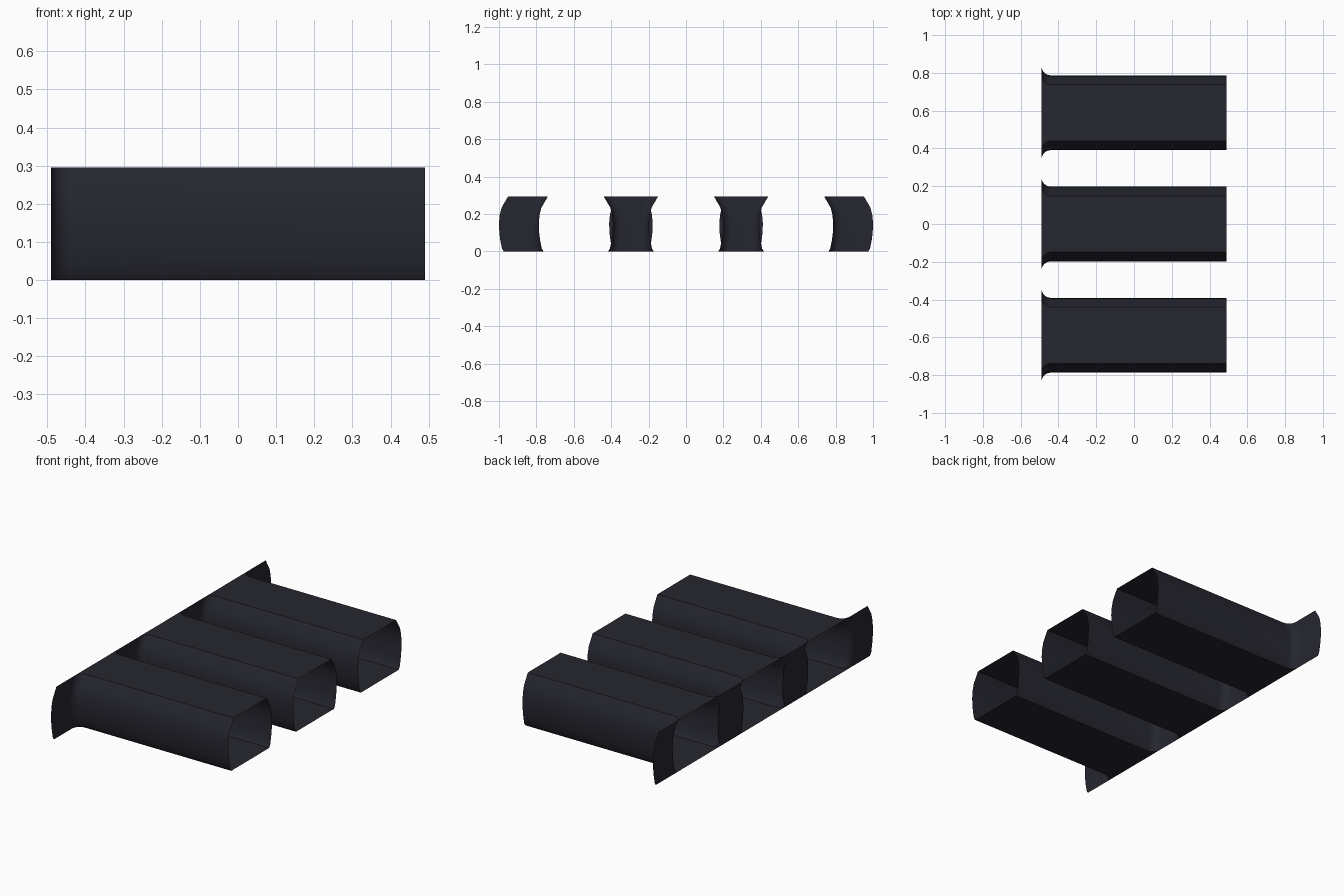
import bpy, bmesh, math

if "Cube" in bpy.data.objects:
    bpy.data.objects.remove(bpy.data.objects["Cube"])

mat = bpy.data.materials.new("dark_slate")
mat.diffuse_color = (0.019, 0.019, 0.029, 1)
mat.use_nodes = True
mat.node_tree.nodes["Principled BSDF"].inputs["Base Color"].default_value = mat.diffuse_color

# right half of the tube cross-section (y, z), bottom to top
HALF = [(0.172, 0.0), (0.182, 0.015), (0.191, 0.06), (0.196, 0.1), (0.198, 0.15),
        (0.194, 0.195), (0.184, 0.235), (0.149, 0.295)]
N = len(HALF)
X_END, FLARE_R, FLANGE = 0.49, 0.05, 0.213

# stations along the tube (x, sideways offset): flat flange, rounded flare, straight tube
STATIONS = [(-X_END, FLANGE)]
for k in range(9):
    a = math.pi / 2 * k / 8
    STATIONS.append((-X_END + FLARE_R * (1 - math.cos(a)), FLARE_R * (1 - math.sin(a))))
STATIONS.append((X_END, 0.0))


def flared_tube(name, y0):
    bm = bmesh.new()
    rings = []
    for x, off in STATIONS:
        pts = [(x, y0 + y + off, z) for y, z in HALF]
        pts += [(x, y0 - y - off, z) for y, z in reversed(HALF)]
        rings.append([bm.verts.new(p) for p in pts])
    for s in range(len(rings) - 1):
        r0, r1 = rings[s], rings[s + 1]
        for i in range(2 * N):
            # the flat flange has side panels only, no top or bottom
            if s == 0 and i in (N - 1, 2 * N - 1):
                continue
            j = (i + 1) % (2 * N)
            bm.faces.new((r0[i], r0[j], r1[j], r1[i]))
    me = bpy.data.meshes.new(name)
    bm.to_mesh(me)
    bm.free()
    me.materials.append(mat)
    ob = bpy.data.objects.new(name, me)
    bpy.context.collection.objects.link(ob)
    bpy.ops.object.select_all(action='DESELECT')
    ob.select_set(True)
    bpy.context.view_layer.objects.active = ob
    bpy.ops.object.shade_smooth_by_angle(angle=math.radians(50))


# three tubes side by side
for label, y in (("near", -0.589), ("middle", 0.0), ("far", 0.589)):
    flared_tube(label + "_flared_tube", y)
